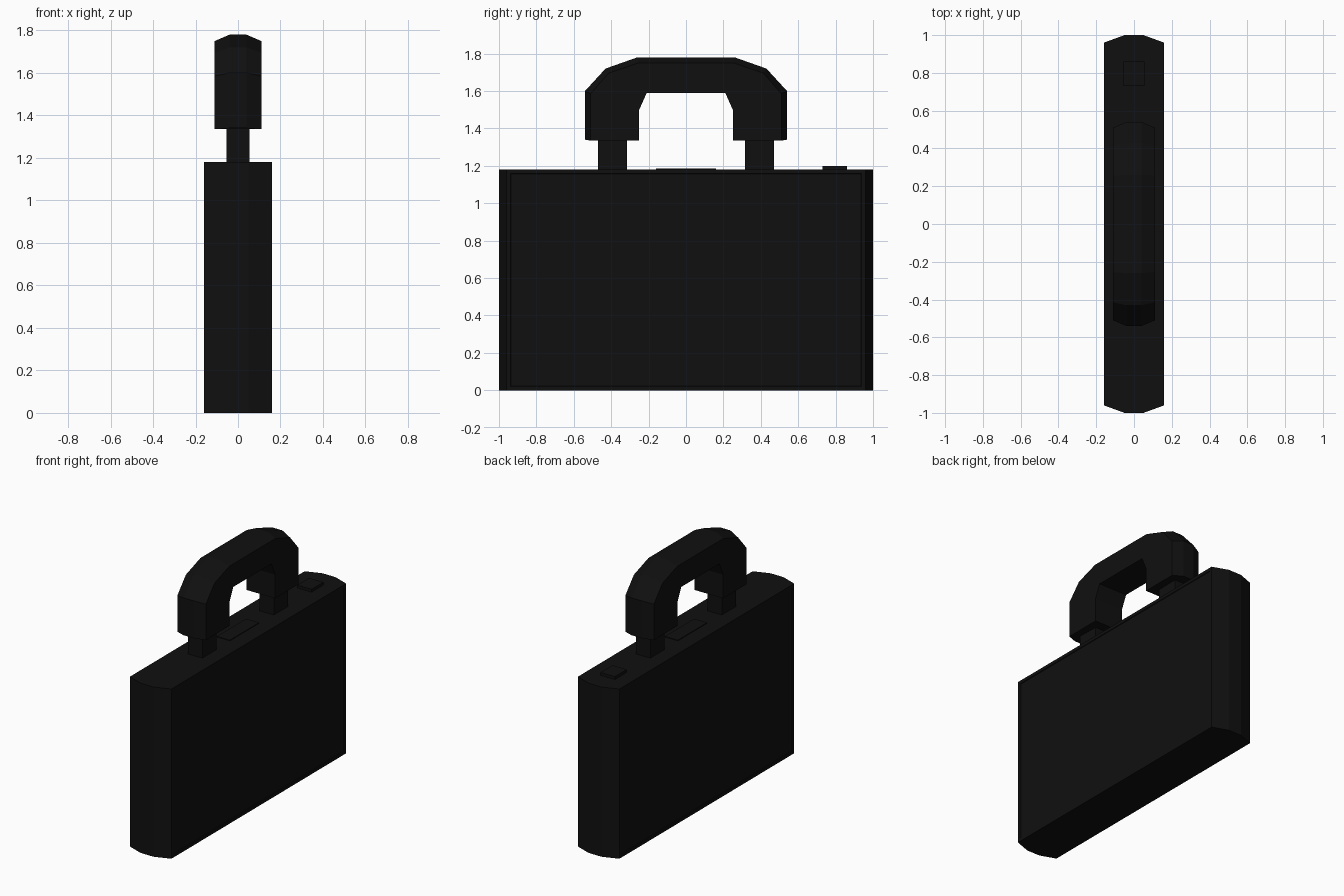
import bpy, bmesh

if "Cube" in bpy.data.objects:
    bpy.data.objects.remove(bpy.data.objects["Cube"])

black = bpy.data.materials.new("black_leather")
black.diffuse_color = (0.005, 0.005, 0.005, 1)
black.use_nodes = True
black.node_tree.nodes["Principled BSDF"].inputs["Base Color"].default_value = black.diffuse_color


def loft(name, rings):
    """Bridge matching closed rings of points and cap both ends."""
    bm = bmesh.new()
    loops = [[bm.verts.new(p) for p in ring] for ring in rings]
    n = len(loops[0])
    for a, b in zip(loops, loops[1:]):
        for i in range(n):
            j = (i + 1) % n
            bm.faces.new((a[i], a[j], b[j], b[i]))
    bm.faces.new(loops[0])
    bm.faces.new(loops[-1])
    bmesh.ops.recalc_face_normals(bm, faces=bm.faces)
    return finish(name, bm)


def finish(name, bm):
    me = bpy.data.meshes.new(name)
    bm.to_mesh(me)
    bm.free()
    me.materials.append(black)
    ob = bpy.data.objects.new(name, me)
    bpy.context.collection.objects.link(ob)
    return ob


def box(name, x, y0, y1, z0, z1):
    base = [(-x, y0), (x, y0), (x, y1), (-x, y1)]
    return loft(name, [[(px, py, z) for px, py in base] for z in (z0, z1)])


# Case body with faceted ends
quarter = [(0.16, 0.96), (0.05, 1.0)]
half = quarter + [(-x, y) for x, y in reversed(quarter)]
outline = half + [(-x, -y) for x, y in half]
case = loft("case_body", [[(x, y, z) for x, y in outline] for z in (0, 1.18)])

# Shallow panels inset in the two broad sides
bm = bmesh.new()
bm.from_mesh(case.data)
bm.normal_update()
sides = [f for f in bm.faces if abs(f.normal.x) > 0.99]
bmesh.ops.inset_individual(bm, faces=sides, thickness=0.03)
bmesh.ops.inset_individual(bm, faces=sides, thickness=0.004, depth=-0.004)
bm.to_mesh(case.data)
bm.free()

# Handle grip: arch profile lofted across the width, crowned on the outside
inner = [(0.21, 1.59), (0.25, 1.50), (0.25, 1.335)]
crown = [(0.54, 1.34), (0.54, 1.60), (0.43, 1.72), (0.26, 1.78)]
edge = [(0.51, 1.335), (0.51, 1.585), (0.415, 1.695), (0.255, 1.75)]


def arch(x, outer):
    right = inner + outer
    pts = right + [(-y, z) for y, z in reversed(right)]
    return [(x, y, z) for y, z in pts]


loft("handle_grip", [arch(-0.11, edge), arch(-0.04, crown),
                     arch(0.04, crown), arch(0.11, edge)])

# Handle posts
for label, y in (("front", -0.393), ("back", 0.393)):
    box(label + "_handle_post", 0.055, y - 0.078, y + 0.078, 1.17, 1.36)

# Latch button and thin plate under the handle
box("latch_button", 0.055, 0.73, 0.86, 1.17, 1.20)
box("handle_plate", 0.05, -0.16, 0.16, 1.17, 1.185)
